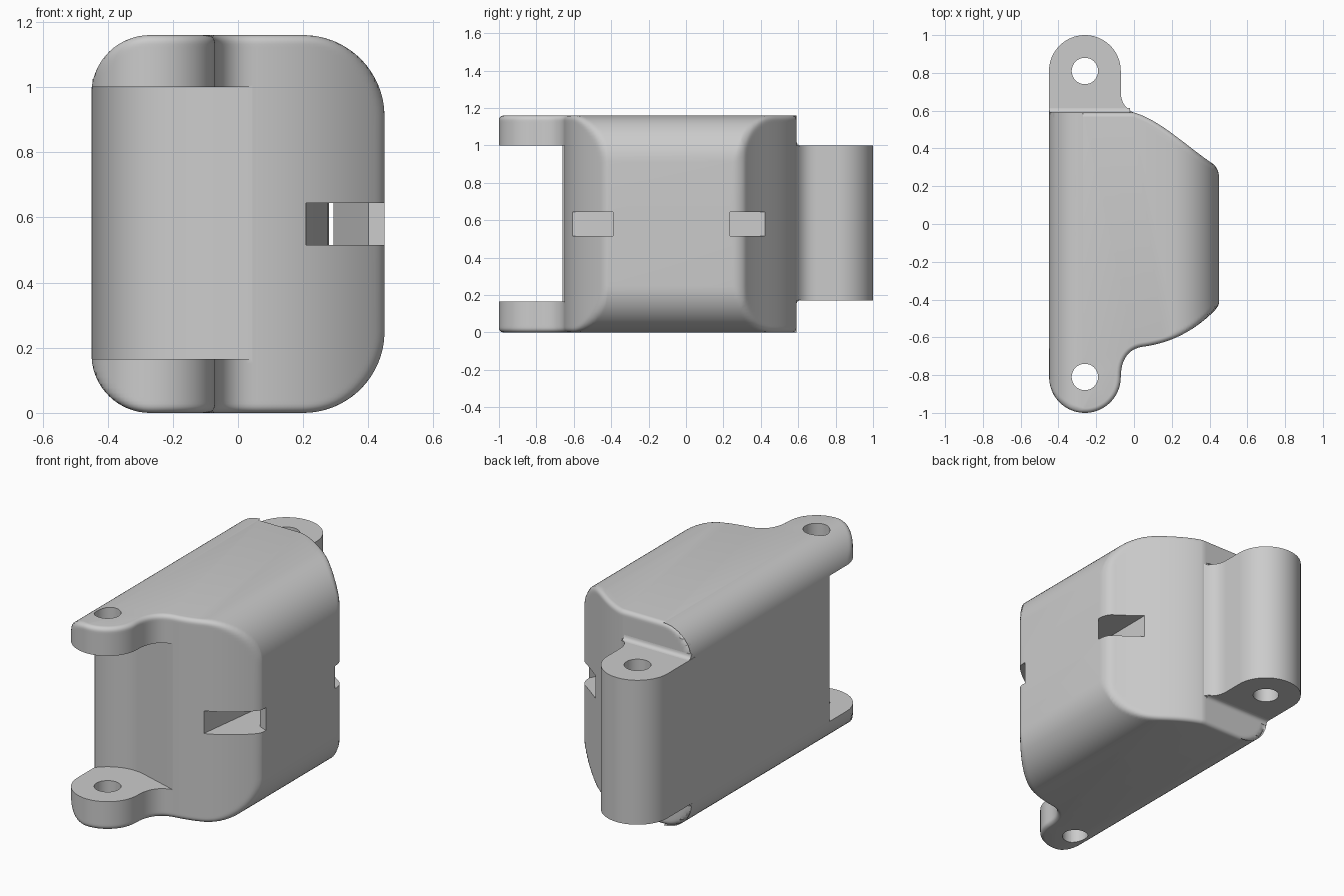
import bpy, bmesh, math
from mathutils import Vector
from mathutils.geometry import interpolate_bezier

cube = bpy.data.objects.get("Cube")
if cube:
    bpy.data.objects.remove(cube, do_unlink=True)

GREY = (0.6, 0.6, 0.6, 1)
grey = bpy.data.materials.new("plain grey")
grey.use_nodes = True
grey.diffuse_color = GREY
grey.node_tree.nodes["Principled BSDF"].inputs["Base Color"].default_value = GREY

HEIGHT, LEFT, RIGHT = 1.16, -0.45, 0.45
R_LEFT, R_RIGHT, SOFT = 0.18, 0.25, 0.025
PIN_X, PIN_Y, EAR_R, HOLE_R = -0.26, 0.81, 0.19, 0.07
GAP_LOW, GAP_HIGH = 0.165, 1.0
LUG_LOW = 0.172


def arc(cx, cy, r, a0, a1, n=24):
    angles = [math.radians(a0 + (a1 - a0) * i / n) for i in range(n + 1)]
    return [(cx + r * math.cos(a), cy + r * math.sin(a)) for a in angles]


def bezier(a, b, c, d, n=12):
    return [tuple(p)[:2] for p in interpolate_bezier(*[Vector((*v, 0)) for v in (a, b, c, d)], n)]


def loft(name, rings):
    """Skin a stack of equal rings and cap both ends."""
    bm = bmesh.new()
    rows = [[bm.verts.new(p) for p in ring] for ring in rings]
    n = len(rows[0])
    for low, high in zip(rows, rows[1:]):
        for i in range(n):
            j = (i + 1) % n
            bm.faces.new((low[i], low[j], high[j], high[i]))
    bm.faces.new(rows[0][::-1])
    bm.faces.new(rows[-1])
    bmesh.ops.remove_doubles(bm, verts=bm.verts, dist=0.00005)
    bmesh.ops.recalc_face_normals(bm, faces=bm.faces)
    mesh = bpy.data.meshes.new(name)
    bm.to_mesh(mesh)
    bm.free()
    mesh.materials.append(grey)
    obj = bpy.data.objects.new(name, mesh)
    bpy.context.collection.objects.link(obj)
    return obj


def prism(name, outline, low, high):
    return loft(name, [[(x, y, z) for x, y in outline] for z in (low, high)])


def subtract(obj, tool):
    mod = obj.modifiers.new("cut", "BOOLEAN")
    mod.object, mod.operation, mod.solver = tool, "DIFFERENCE", "EXACT"
    bpy.context.view_layer.update()
    graph = bpy.context.evaluated_depsgraph_get()
    mesh = bpy.data.meshes.new_from_object(obj.evaluated_get(graph))
    obj.modifiers.clear()
    obj.data = mesh
    bpy.data.objects.remove(tool, do_unlink=True)


def pin_hole(y):
    return prism("pin_hole", arc(PIN_X, y, HOLE_R, 0, 348.75, 31), -0.2, 1.4)


def corner_reach(radius, z):
    """How far a rounded corner pulls the side in at height z."""
    t = min(z, HEIGHT - z, radius)
    return radius - math.sqrt(max(0, radius ** 2 - (radius - t) ** 2))


def depth(x, z):
    """Distance inside the rounded front outline."""
    r = R_RIGHT if x > 0 else R_LEFT
    qx = abs(x) - RIGHT + r
    qz = abs(z - HEIGHT / 2) - HEIGHT / 2 + r
    return r - min(max(qx, qz), 0) - math.hypot(max(qx, 0), max(qz, 0))


def soften(t):
    """Inset of a rounded edge at distance t from its rim."""
    t = min(max(t, 0), SOFT)
    return SOFT - math.sqrt(SOFT ** 2 - (SOFT - t) ** 2)


# Plan outline of the body with its fork ears
plan = arc(PIN_X, -PIN_Y, EAR_R, 180, 360, 40)
plan += bezier((-0.07, -0.81), (-0.07, -0.72), (-0.03, -0.66), (0.045, -0.65))
plan += bezier((0.045, -0.65), (0.2, -0.63), (0.33, -0.56), (0.44, -0.445), 36)
plan += bezier((0.44, -0.445), (0.447, -0.435), (0.45, -0.43), (0.45, -0.415), 5)
plan += bezier((0.45, 0.245), (0.45, 0.28), (0.44, 0.3), (0.42, 0.317), 8)
plan += bezier((0.42, 0.317), (0.28, 0.41), (0.14, 0.55), (0.0, 0.59), 36)
plan += [(LEFT * i / 24, 0.59) for i in range(1, 25)]
plan = [p for i, p in enumerate(plan) if math.dist(p, plan[i - 1]) > 0.0001]


def body_ring(z):
    left = LEFT + corner_reach(R_LEFT, z)
    right = RIGHT - corner_reach(R_RIGHT, z)
    ring = []
    for i, (x, y) in enumerate(plan):
        before, after = Vector(plan[i - 1]), Vector(plan[(i + 1) % len(plan)])
        tangent = (after - before).normalized()
        px = x - tangent.y * soften(min(z, HEIGHT - z))
        py = y + tangent.x * soften(depth(x, z))
        ring.append((min(max(px, left), right), py, z))
    return ring


# Body: plan rings clipped to the rounded front outline
steps = [R_RIGHT * (i / 18) ** 2 for i in range(19)]
levels = steps + [HEIGHT - s for s in reversed(steps)]
body = loft("link_body", [body_ring(z) for z in levels])

# Gap between the fork ears, hollowed for the next hinge lug
gap = [(-0.6, -0.655)] + arc(PIN_X, -PIN_Y, 0.24, 141, 75)
gap += [(0.047, -0.652), (0.047, -1.2), (-0.6, -1.2)]
subtract(body, prism("gap", gap, GAP_LOW, GAP_HIGH))

# Strap slot running front to back beside the outer wall
slot = [(0.19, -0.75), (0.275, -0.08), (0.28, 0.6), (0.6, 0.6), (0.6, 0.235), (0.45, 0.235),
        (0.293, -0.08), (0.4, -0.37), (0.45, -0.39), (0.6, -0.39), (0.6, -0.75)]
subtract(body, prism("slot", slot, 0.515, 0.645))
subtract(body, pin_hole(-PIN_Y))

# Hinge lug at the back
lug_plan = [(LEFT, 0.55), (0.02, 0.55), (0.01, 0.58)]
lug_plan += bezier((0.0, 0.588), (-0.05, 0.615), (-0.07, 0.65), (-0.07, 0.7))
lug_plan += arc(PIN_X, PIN_Y, EAR_R, 0, 180, 40)
lug = prism("hinge_lug", lug_plan, LUG_LOW, GAP_HIGH)
subtract(lug, pin_hole(PIN_Y))

# Small fillets where the lug meets the end wall
parts = [body, lug]
for name, z, s in (("upper_fillet", GAP_HIGH, 1), ("lower_fillet", LUG_LOW, -1)):
    curve = [(0.58, z - s * 0.01)] + bezier((0.615, z), (0.6, z), (0.59, z + s * 0.01), (0.59, z + s * 0.025), 6)
    curve.append((0.58, z + s * 0.025))
    parts.append(loft(name, [[(x, y, h) for y, h in curve] for x in (LEFT + 0.003, -0.02)]))

for part in parts:
    bpy.ops.object.select_all(action="DESELECT")
    part.select_set(True)
    bpy.context.view_layer.objects.active = part
    bpy.ops.object.shade_smooth_by_angle(angle=math.radians(30))
